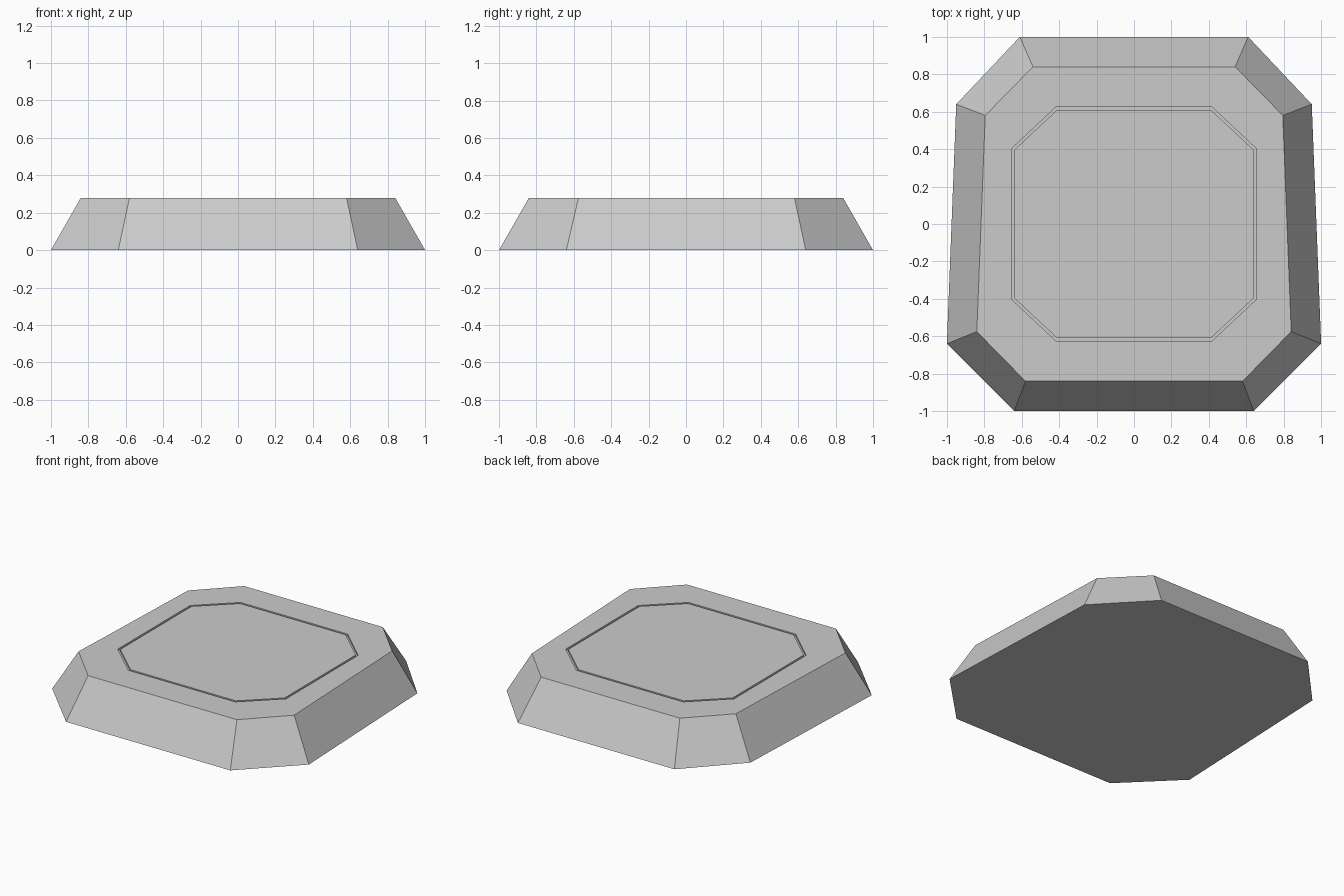
import bpy, bmesh

if "Cube" in bpy.data.objects:
    bpy.data.objects.remove(bpy.data.objects["Cube"])


def octagon(bm, front, back, z):
    """Mirrored eight-sided ring from two front and two back corner points."""
    right = front + back
    pts = right + [(-x, y) for x, y in reversed(right)]
    return [bm.verts.new((x, y, z)) for x, y in pts]


def panel_ring(bm, hx, hy, cx, cy, z):
    return octagon(bm, [(cx, -hy), (hx, -cy)], [(hx, cy), (cx, hy)], z)


bm = bmesh.new()
top, depth = 0.28, 0.015
rings = [
    # tapered body: foot and top rim
    octagon(bm, [(0.64, -1.0), (1.0, -0.64)], [(0.95, 0.64), (0.61, 1.0)], 0),
    octagon(bm, [(0.58, -0.84), (0.84, -0.575)], [(0.795, 0.58), (0.54, 0.84)], top),
    # narrow engraved groove around the top panel
    panel_ring(bm, 0.655, 0.625, 0.417, 0.402, top),
    panel_ring(bm, 0.655, 0.625, 0.417, 0.402, top - depth),
    panel_ring(bm, 0.640, 0.610, 0.411, 0.396, top - depth),
    panel_ring(bm, 0.640, 0.610, 0.411, 0.396, top),
]
for a, b in zip(rings, rings[1:]):
    for i in range(8):
        j = (i + 1) % 8
        bm.faces.new((a[i], a[j], b[j], b[i]))

# underside and centre panel
bm.faces.new(list(reversed(rings[0])))
bm.faces.new(rings[-1])
bmesh.ops.recalc_face_normals(bm, faces=bm.faces)

mesh = bpy.data.meshes.new("bevelled_plate")
bm.to_mesh(mesh)
bm.free()
bpy.context.collection.objects.link(bpy.data.objects.new("bevelled_plate", mesh))
